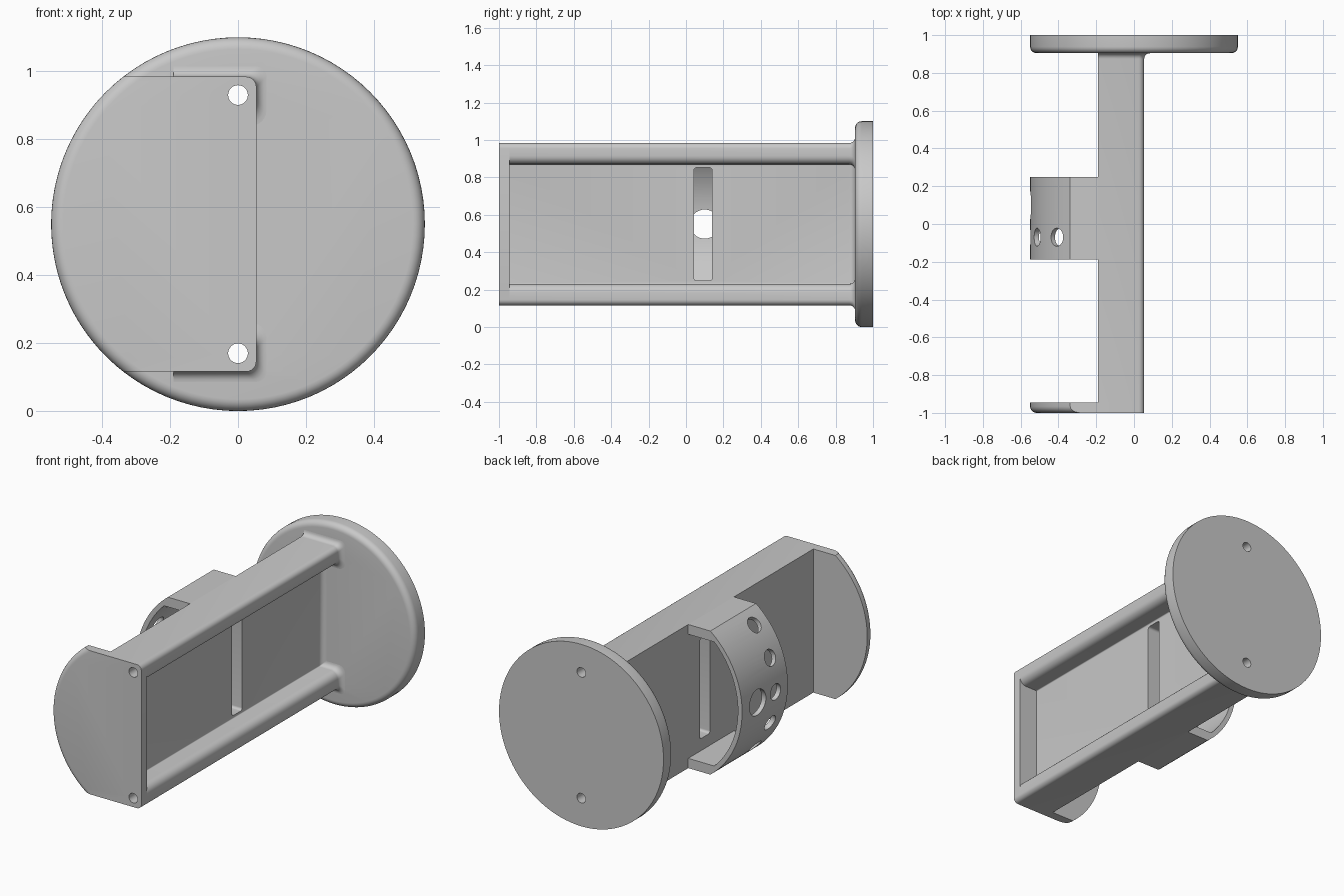
import bpy, bmesh
from math import sin, cos, pi, asin, radians
from mathutils import Vector, Matrix

if "Cube" in bpy.data.objects:
    bpy.data.objects.remove(bpy.data.objects["Cube"])

CZ, R = 0.55, 0.55          # axis height and rim radius
HALF = 0.434                # half height of the body
BACK, FACE = -0.19, 0.054   # body back and rail face in x
DISC = 0.904                # front of the end disc in y

grey = bpy.data.materials.new("matte grey")
grey.use_nodes = True
grey.diffuse_color = (0.58, 0.58, 0.58, 1)
grey.node_tree.nodes["Principled BSDF"].inputs["Base Color"].default_value = (0.58, 0.58, 0.58, 1)


def finish(name, bm):
    bmesh.ops.recalc_face_normals(bm, faces=bm.faces)
    mesh = bpy.data.meshes.new(name)
    bm.to_mesh(mesh)
    bm.free()
    mesh.materials.append(grey)
    ob = bpy.data.objects.new(name, mesh)
    bpy.context.collection.objects.link(ob)
    return ob


def loft(name, sections):
    """Closed solid through (y, [(x, z), ...]) sections."""
    bm = bmesh.new()
    rings = [[bm.verts.new((x, y, z + CZ)) for x, z in pts] for y, pts in sections]
    n = len(rings[0])
    for a, b in zip(rings, rings[1:]):
        for i in range(n):
            j = (i + 1) % n
            bm.faces.new((a[i], a[j], b[j], b[i]))
    bm.faces.new(rings[0])
    bm.faces.new(rings[-1])
    return finish(name, bm)


def arc(r, a0, a1, n):
    angles = [a0 + (a1 - a0) * i / n for i in range(n + 1)]
    return [(r * cos(t), r * sin(t)) for t in angles]


def rounded(corners, n=6):
    """Round each right-angled corner (x, z, radius) of a polygon."""
    pts = []
    for i, (x, z, r) in enumerate(corners):
        p = Vector((x, z))
        if r == 0:
            pts.append((x, z))
            continue
        u = (Vector(corners[i - 1][:2]) - p).normalized()
        v = (Vector(corners[(i + 1) % len(corners)][:2]) - p).normalized()
        for k in range(n + 1):
            t = k / n * pi / 2
            pts.append(tuple(p + u * r * (1 - sin(t)) + v * r * (1 - cos(t))))
    return pts


def rod(p, direction, r, length):
    bm = bmesh.new()
    rot = Vector(direction).to_track_quat('Z', 'Y').to_matrix().to_4x4()
    bmesh.ops.create_cone(bm, cap_ends=True, segments=32, radius1=r, radius2=r,
                          depth=length, matrix=Matrix.Translation(p) @ rot)
    return finish("cutter", bm)


def cut(ob, cutters):
    for c in cutters:
        c.hide_render = True
        m = ob.modifiers.new("cut", 'BOOLEAN')
        m.operation, m.solver, m.object = 'DIFFERENCE', 'EXACT', c
        bpy.context.view_layer.objects.active = ob
        bpy.ops.object.modifier_apply(modifier=m.name)
        bpy.data.objects.remove(c)


def screw_holes():
    return [rod((0, 0, CZ + s * 0.38), (0, 1, 0), 0.029, 3) for s in (-1, 1)]


# Channel body: two rounded rails and a thick web, flared into the end disc
def channel(d):
    top, face, inner, web = HALF + d, FACE + d, 0.32 - d, -0.07 + d
    r, s = 0.03, 0.045
    return rounded([(BACK, -top, 0), (face, -top, r), (face, -inner, s), (web, -inner, 0.006),
                    (web, inner, 0.006), (face, inner, s), (face, top, r), (BACK, top, 0)])


FL = 0.03
flare = [(DISC - FL + FL * sin(t), channel(FL * (1 - cos(t))))
         for t in [i * pi / 12 for i in range(1, 7)]]
body = loft("channel_body", [(-0.945, channel(0)), (DISC - FL, channel(0))] + flare)

# Upright slot through the web
slot = loft("cutter", [(y, rounded([(-0.049, -0.302, 0.015), (0.049, -0.302, 0.015),
                                    (0.049, 0.302, 0.015), (-0.049, 0.302, 0.015)]))
                       for y in (-0.1, 0.1)])
slot.data.transform(Matrix.Translation((-0.13, 0.091, 0)) @ Matrix.Rotation(pi / 2, 4, 'Z'))
cut(body, screw_holes() + [slot])

# End disc with a rounded front rim
RIM = 0.035
steps = [i * pi / 12 for i in range(7)]
rim = [(DISC + RIM * (1 - sin(t)), arc(R - RIM * (1 - cos(t)), 0, 2 * pi * 95 / 96, 95))
       for t in steps]
disc = loft("end_disc", [(1.0, arc(R, 0, 2 * pi * 95 / 96, 95))] + rim)
cut(disc, screw_holes())


# Front plate: clipped circle with a rounded front rim
def plate(r):
    a = asin(HALF / r)
    corner = rounded([(BACK, -HALF, 0), (FACE, -HALF, 0.03), (FACE, HALF, 0.03), (BACK, HALF, 0)])
    return corner + arc(r, pi - a, pi + a, 40)


edge = [(-1 + RIM * (1 - sin(t)), plate(R - RIM * (1 - cos(t)))) for t in steps]
front = loft("front_plate", [(-0.945, plate(R))] + edge)
cut(front, screw_holes())

# Thin collar behind the web: clipped circle with a matching clipped bore
BORE, BORE_HALF = 0.522, 0.375
a, b = asin(HALF / R), asin(BORE_HALF / BORE)
outline = ([(BACK, HALF)] + arc(R, pi - a, pi + a, 40) + [(BACK, -HALF), (BACK, -BORE_HALF)]
           + arc(BORE, pi + b, pi - b, 40) + [(BACK, BORE_HALF)])
collar = loft("collar", [(-0.187, outline), (0.25, outline)])

# Row of small radial holes and one larger hole
holes = [rod((-0.5 * cos(t), -0.07, CZ + 0.5 * sin(t)), (-cos(t), 0, sin(t)), 0.048, 0.4)
         for t in [radians(21 * k) for k in range(-2, 3)]]
cut(collar, holes + [rod((-0.5, 0.1, CZ), (1, 0, 0), 0.078, 0.4)])

# Smooth curved surfaces, keep crisp edges
for ob in (body, disc, front, collar):
    bpy.ops.object.select_all(action='DESELECT')
    ob.select_set(True)
    bpy.context.view_layer.objects.active = ob
    bpy.ops.object.shade_smooth_by_angle(angle=radians(30))
